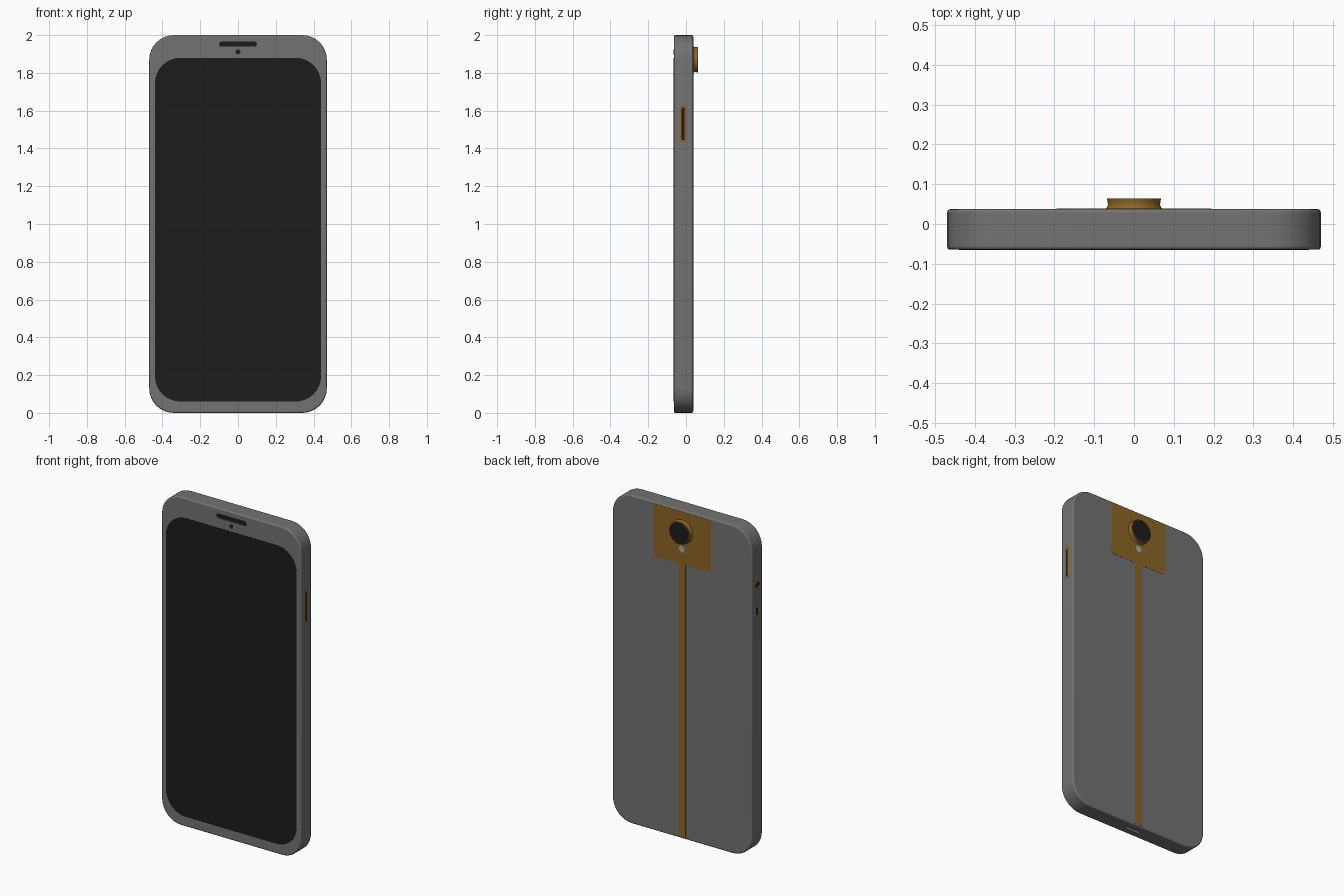
import bpy, bmesh, math

if "Cube" in bpy.data.objects:
    bpy.data.objects.remove(bpy.data.objects["Cube"])

def material(name, r, g, b):
    m = bpy.data.materials.new(name)
    m.diffuse_color = (r, g, b, 1)
    m.use_nodes = True
    m.node_tree.nodes["Principled BSDF"].inputs["Base Color"].default_value = m.diffuse_color
    return m

GREY = material("body_grey", 0.17, 0.17, 0.17)
GOLD = material("gold", 0.26, 0.13, 0.02)
DARK = material("dark_glass", 0.012, 0.012, 0.012)
FRONT, BACK, SIDE = -0.0647, 0.0375, 0.47
CY = -0.0155                     # centre line of the side controls

def rounded(u, v, w, h, r, n=8):
    """Rounded rectangle outline centred on (u, v)."""
    pts = []
    for k, (sx, sy) in enumerate([(1, 1), (-1, 1), (-1, -1), (1, -1)]):
        for i in range(n + 1):
            a = math.pi / 2 * (k + i / n)
            pts.append((u + sx * (w / 2 - r) + r * math.cos(a),
                        v + sy * (h / 2 - r) + r * math.sin(a)))
    return pts

def plus(u, v, w, t):
    """Plus sign outline, overall width w and arm thickness t."""
    a, b = w / 2, t / 2
    pts, quarter = [], [(a, -b), (a, b), (b, b)]
    for _ in range(4):
        pts += quarter
        quarter = [(-y, x) for x, y in quarter]
    return [(u + x, v + y) for x, y in pts]

def finish(name, bm, mat):
    bmesh.ops.remove_doubles(bm, verts=bm.verts, dist=1e-6)
    bmesh.ops.recalc_face_normals(bm, faces=bm.faces)
    me = bpy.data.meshes.new(name)
    bm.to_mesh(me)
    bm.free()
    ob = bpy.data.objects.new(name, me)
    bpy.context.collection.objects.link(ob)
    if mat:
        me.materials.append(mat)
    return ob

def slab(name, outline, axis, d0, d1, mat):
    """Extrude a 2D outline along an axis from d0 to d1."""
    place = {"x": lambda u, v, d: (d, u, v),
             "y": lambda u, v, d: (u, d, v),
             "z": lambda u, v, d: (u, v, d)}[axis]
    bm = bmesh.new()
    a, b = ([bm.verts.new(place(u, v, d)) for u, v in outline] for d in (d0, d1))
    bm.faces.new(a)
    bm.faces.new(b)
    for i in range(len(a)):
        j = (i + 1) % len(a)
        bm.faces.new((a[i], a[j], b[j], b[i]))
    return finish(name, bm, mat)

def lathe_y(name, profile, z, mat, n=48):
    """Spin (radius, y) points around the y direction at height z."""
    bm = bmesh.new()
    rings = [[bm.verts.new((r * math.cos(2 * math.pi * i / n), y,
                            z + r * math.sin(2 * math.pi * i / n)))
              for i in range(n)] for r, y in profile]
    for p, q in zip(rings, rings[1:]):
        for i in range(n):
            j = (i + 1) % n
            bm.faces.new((p[i], p[j], q[j], q[i]))
    return finish(name, bm, mat)

def smooth(ob, angle=30):
    bpy.ops.object.select_all(action="DESELECT")
    ob.select_set(True)
    bpy.context.view_layer.objects.active = ob
    bpy.ops.object.shade_smooth_by_angle(angle=math.radians(angle))

# Body shell with softened rim
body = slab("body", rounded(0, 1, 0.94, 2, 0.13), "y", FRONT, BACK, GREY)
bev = body.modifiers.new("rim", "BEVEL")
bev.width, bev.segments = 0.008, 3
bev.limit_method, bev.angle_limit = "ANGLE", math.radians(60)

def recess(name, outline, axis, d0, d1):
    """Cut a pocket into the body."""
    cut = slab(name, outline, axis, d0, d1, None)
    cut.hide_render = True
    cut.hide_viewport = True
    mod = body.modifiers.new(name, "BOOLEAN")
    mod.operation, mod.object, mod.solver = "DIFFERENCE", cut, "EXACT"

# Screen
slab("screen", rounded(0, 0.97, 0.88, 1.82, 0.135), "y", FRONT - 0.001, FRONT + 0.01, DARK)

# Earpiece and front camera
ear = rounded(0, 1.952, 0.2, 0.026, 0.0125)
recess("earpiece_cutter", ear, "y", FRONT - 0.02, FRONT + 0.01)
slab("earpiece_mesh", ear, "y", FRONT + 0.007, FRONT + 0.015, DARK)
slab("front_camera", rounded(0, 1.911, 0.026, 0.026, 0.013), "y",
     FRONT - 0.001, FRONT + 0.01, DARK)

# Gold back panel, joined to a stripe running down the back
panel = [(x, z) for x, z in rounded(0, 1.83, 0.39, 0.32, 0.03) if z < 1.83]
panel = [(-0.195, 1.991)] + panel + [(0.195, 1.991)]
slab("back_panel", panel, "y", BACK - 0.006, BACK + 0.001, GOLD)
slab("back_stripe", [(-0.025, 0.009), (0.025, 0.009), (0.025, 1.67), (-0.025, 1.67)],
     "y", BACK - 0.006, BACK + 0.001, GOLD)

# Rear camera ring, lens and flash
CZ = 1.87
ring = [(0.073, BACK), (0.069, 0.041), (0.066, 0.047), (0.066, 0.053),
        (0.068, 0.0647), (0.064, 0.0647), (0.063, 0.055)]
smooth(lathe_y("camera_ring", ring, CZ, GOLD), 40)
slab("camera_lens", rounded(0, CZ, 0.127, 0.127, 0.0635, 12), "y", BACK - 0.005, 0.0625, DARK)
slab("flash", rounded(0, 1.765, 0.04, 0.04, 0.02), "y", BACK - 0.005, BACK + 0.002,
     material("flash_grey", 0.4, 0.4, 0.4))

# Side controls: gold surround with a dark centre
def control(name, outer, inner, s):
    slab(name + "_surround", outer, "x", s * (SIDE - 0.008), s * (SIDE + 0.0005), GOLD)
    slab(name, inner, "x", s * (SIDE - 0.006), s * (SIDE + 0.001), DARK)

control("power_button", rounded(CY, 1.53, 0.034, 0.196, 0.008),
        rounded(CY, 1.53, 0.014, 0.172, 0.004), 1)
control("volume_up", plus(CY, 1.65, 0.058, 0.024), plus(CY, 1.65, 0.046, 0.012), -1)
control("volume_down", rounded(CY, 1.49, 0.026, 0.06, 0.004),
        rounded(CY, 1.49, 0.013, 0.046, 0.003), -1)

# Charging port
recess("port_cutter", rounded(0, CY, 0.095, 0.02, 0.009), "z", -0.02, 0.02)

smooth(body)
